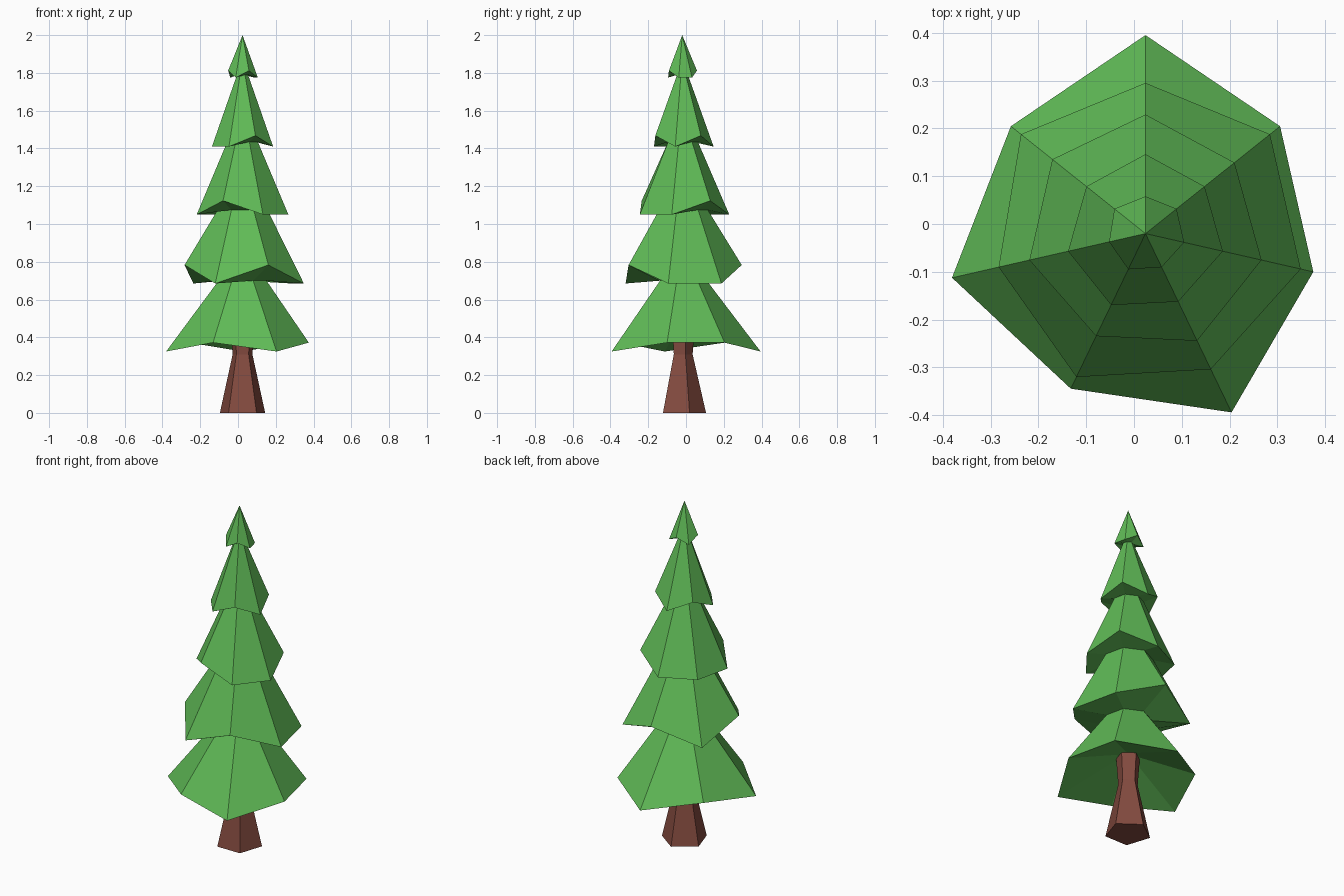
import bpy, bmesh
from math import sin, cos, pi

if "Cube" in bpy.data.objects:
    bpy.data.objects.remove(bpy.data.objects["Cube"])

CX, CY = 0.024, -0.02  # tree axis


def material(name, rgb):
    m = bpy.data.materials.new(name)
    m.diffuse_color = (*rgb, 1)
    m.use_nodes = True
    m.node_tree.nodes["Principled BSDF"].inputs["Base Color"].default_value = m.diffuse_color
    return m


def ring(bm, pts):
    """Ring of vertices from (radius, height) pairs, first one pointing to +y."""
    n = len(pts)
    return [bm.verts.new((CX + r * sin(2 * pi * i / n), CY + r * cos(2 * pi * i / n), z))
            for i, (r, z) in enumerate(pts)]


def bridge(bm, a, b):
    n = len(a)
    for i in range(n):
        j = (i + 1) % n
        bm.faces.new((a[i], a[j], b[j], b[i]))


def finish(bm, name, mat):
    bmesh.ops.recalc_face_normals(bm, faces=bm.faces[:])
    me = bpy.data.meshes.new(name)
    bm.to_mesh(me)
    bm.free()
    me.materials.append(mat)
    ob = bpy.data.objects.new(name, me)
    bpy.context.collection.objects.link(ob)


green = material("leaf green", (0.115, 0.49, 0.093))
brown = material("bark brown", (0.23, 0.07, 0.05))

# Trunk: five-sided, pinched in the middle
bm = bmesh.new()
rings = [ring(bm, [(r, z)] * 5) for r, z in ((0.126, 0), (0.055, 0.31), (0.068, 0.49))]
for a, b in zip(rings, rings[1:]):
    bridge(bm, a, b)
bm.faces.new(rings[0])
bm.faces.new(rings[-1])
finish(bm, "trunk", brown)

# Foliage tiers: neck below (r, z), low rim (r, z), raised rim (r, z), raised corners
tiers = [
    ((0.065, 0.47), (0.415, 0.325), (0.360, 0.372), (1, 2, 4, 6)),
    ((0.130, 0.70), (0.333, 0.685), (0.315, 0.783), (0, 3, 5)),
    ((0.135, 1.075), (0.249, 1.05), (0.238, 1.123), (1, 4)),
    ((0.083, 1.435), (0.166, 1.41), (0.158, 1.468), (1, 3, 6)),
    ((0.030, 1.79), (0.083, 1.775), (0.078, 1.812), (0, 3, 5)),
]
bm = bmesh.new()
prev = None
for neck, low, high, raised in tiers:
    inner = ring(bm, [neck] * 7)
    if prev:
        bridge(bm, prev, inner)
    else:
        bm.faces.new(inner)
    rim = ring(bm, [high if i in raised else low for i in range(7)])
    bridge(bm, inner, rim)
    prev = rim
# Pointed tip
tip = bm.verts.new((CX, CY, 2.0))
for i in range(7):
    bm.faces.new((prev[i], prev[(i + 1) % 7], tip))
finish(bm, "foliage", green)
